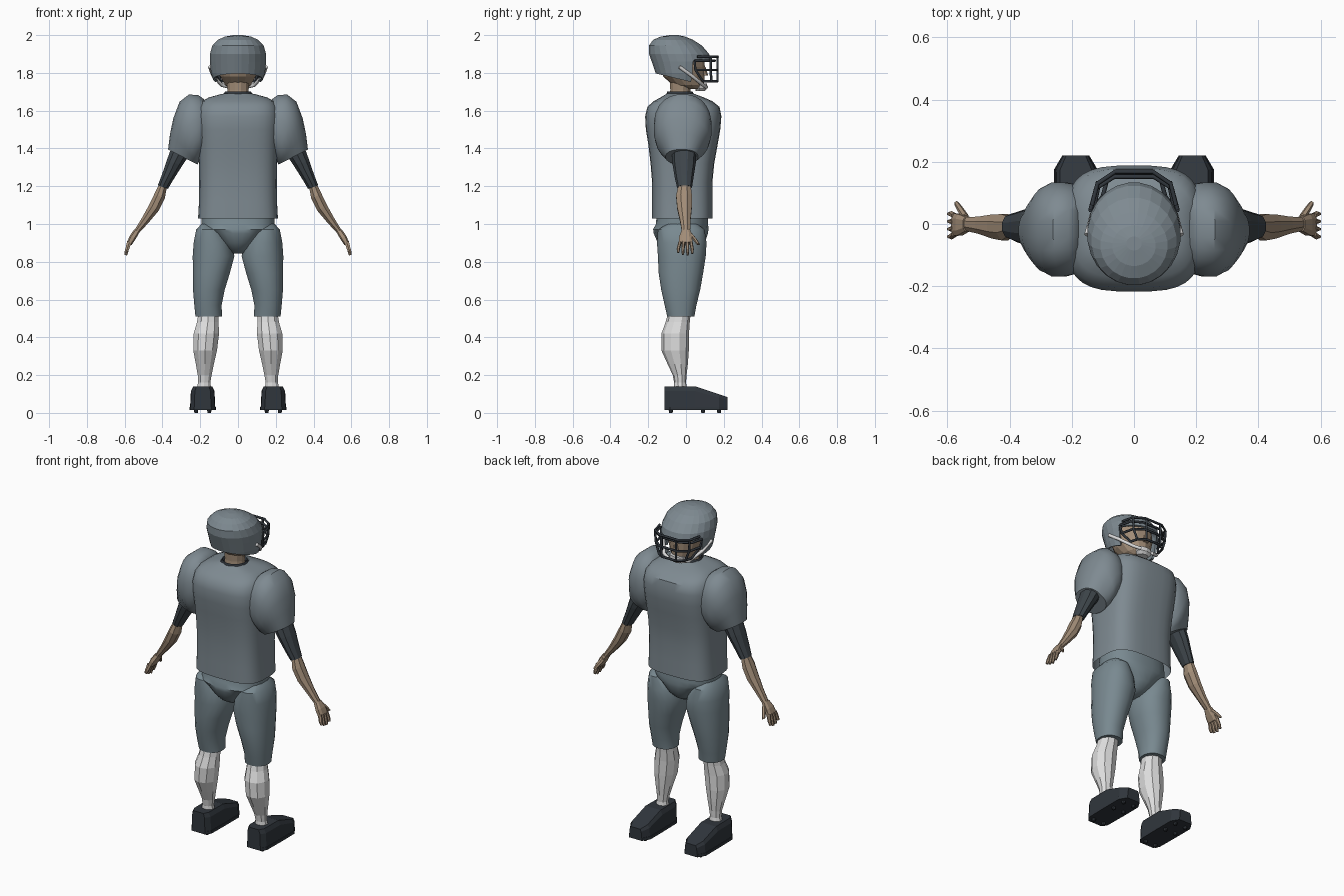
import bpy, bmesh, math
from mathutils import Vector


def mat(name, r, g, b):
    m = bpy.data.materials.new(name)
    m.diffuse_color = (r, g, b, 1)
    return m


JERSEY = mat("slate_jersey", .21, .255, .285)
PANTS = mat("slate_pants", .19, .25, .28)
DARK = mat("dark_rubber", .03, .037, .046)
SLEEVE = mat("dark_undersleeve", .048, .06, .07)
SKIN = mat("skin", .36, .265, .185)
WHITE = mat("white_cloth", .72, .72, .72)


def finish(name, bm, material, mirror=False, smooth=False):
    bmesh.ops.recalc_face_normals(bm, faces=bm.faces)
    me = bpy.data.meshes.new(name)
    bm.to_mesh(me)
    bm.free()
    me.materials.append(material)
    if smooth:
        me.shade_smooth()
        me.set_sharp_from_angle(angle=math.radians(40))
    ob = bpy.data.objects.new(name, me)
    bpy.context.collection.objects.link(ob)
    if mirror:
        ob.modifiers.new("mirror", 'MIRROR').use_mirror_merge = False
    return ob


def loft_mesh(rings, sides, power=2, caps=True):
    """Each ring: xa, za, xb, zb (ends across), y0, y1 (depth)."""
    bm = bmesh.new()
    loops = []
    for xa, za, xb, zb, y0, y1 in rings:
        c = Vector(((xa + xb) / 2, (y0 + y1) / 2, (za + zb) / 2))
        u = Vector(((xb - xa) / 2, 0, (zb - za) / 2))
        loop = []
        for i in range(sides):
            t = math.tau * (i + .5) / sides
            p, q = math.cos(t), math.sin(t)
            p = math.copysign(abs(p) ** (2 / power), p)
            q = math.copysign(abs(q) ** (2 / power), q)
            loop.append(bm.verts.new(c + u * p + Vector((0, q * (y1 - y0) / 2, 0))))
        loops.append(loop)
    for a, b in zip(loops, loops[1:]):
        for i in range(sides):
            j = (i + 1) % sides
            bm.faces.new((a[i], a[j], b[j], b[i]))
    if caps:
        bm.faces.new(loops[0])
        bm.faces.new(loops[-1])
    return bm


def loft(name, rings, sides, material, power=2, caps=True, mirror=True, smooth=False):
    return finish(name, loft_mesh(rings, sides, power, caps), material, mirror, smooth)


def level(rows):
    """Horizontal rings from rows of z, x0, x1, y0, y1."""
    return [(x0, z, x1, z, y0, y1) for z, x0, x1, y0, y1 in rows]


def centred(rows):
    """Horizontal rings centred on x from rows of z, half width, y0, y1."""
    return [(-w, z, w, z, y0, y1) for z, w, y0, y1 in rows]


def tube(name, paths, radius, material):
    cu = bpy.data.curves.new(name, 'CURVE')
    cu.dimensions = '3D'
    cu.bevel_depth = radius
    cu.bevel_resolution = 1
    cu.use_fill_caps = True
    for path in paths:
        sp = cu.splines.new('POLY')
        sp.points.add(len(path) - 1)
        for p, co in zip(sp.points, path):
            p.co = (*co, 1)
    cu.materials.append(material)
    ob = bpy.data.objects.new(name, cu)
    bpy.context.collection.objects.link(ob)


# jersey body, open at the hem
torso = loft("jersey", centred([
    (1.03, .212, -.18, .14), (1.12, .207, -.18, .14), (1.22, .206, -.18, .14),
    (1.32, .208, -.188, .15), (1.42, .213, -.20, .168), (1.50, .218, -.213, .182),
    (1.57, .22, -.217, .188), (1.62, .21, -.205, .178), (1.65, .192, -.172, .14),
    (1.67, .155, -.135, .095), (1.685, .10, -.11, .055), (1.692, .07, -.098, .036)]),
    32, JERSEY, 3.3, False, False, True)

# padded shoulder sleeves
loft("shoulder_sleeve", [
    (.172, 1.635, .172, 1.43, -.12, .09), (.18, 1.662, .176, 1.39, -.15, .118),
    (.21, 1.683, .182, 1.365, -.163, .13), (.26, 1.687, .19, 1.35, -.17, .135),
    (.31, 1.648, .20, 1.34, -.17, .135), (.343, 1.56, .205, 1.33, -.158, .122),
    (.36, 1.48, .21, 1.322, -.135, .095), (.371, 1.395, .215, 1.315, -.108, .065)],
    24, JERSEY, 2.3, smooth=True)

# undersleeves, forearms
loft("undersleeve", [
    (.35, 1.42, .25, 1.37, -.075, .055), (.38, 1.335, .292, 1.31, -.072, .052),
    (.405, 1.26, .34, 1.235, -.06, .04), (.426, 1.205, .37, 1.185, -.048, .032)],
    10, SLEEVE)
loft("forearm", [
    (.42, 1.21, .376, 1.19, -.043, .028), (.445, 1.16, .385, 1.135, -.056, .035),
    (.474, 1.10, .417, 1.07, -.05, .034), (.512, 1.03, .473, 1.005, -.034, .026),
    (.548, .97, .52, .955, -.024, .024)], 8, SKIN)

# hands: palm, four fingers, thumb
loft("palm", [
    (.55, .972, .52, .956, -.024, .024), (.574, .938, .542, .918, -.038, .034),
    (.588, .905, .56, .892, -.04, .036)], 8, SKIN, 3)
for i in range(4):
    y = -.032 + i * .0195
    n = (.015, .004, 0, .01)[i]
    s = (y - .002) * .25
    loft(f"finger_{i + 1}", [
        (.588, .91, .563, .897, y - .009, y + .009),
        (.597, .872, .576, .864, y + s - .009, y + s + .009),
        (.602, .838 + n, .586, .832 + n, y + s - .006, y + s + .006)], 6, SKIN)
loft("thumb", [
    (.552, .955, .53, .94, .01, .034), (.568, .925, .548, .912, .035, .058),
    (.578, .896, .562, .888, .056, .074)], 6, SKIN)

# pants: hips and thighs
loft("pants_hips", centred([
    (1.07, .19, -.155, .115), (1.0, .196, -.16, .118), (.972, .19, -.175, .12),
    (.95, .145, -.172, .117), (.90, .095, -.15, .10), (.865, .058, -.115, .065),
    (.845, .033, -.08, .03)]), 24, PANTS, 2.4, mirror=False, smooth=True)
loft("pants_leg", level([
    (1.0, .12, .195, -.10, .06), (.97, .075, .222, -.15, .10), (.90, .035, .236, -.155, .11),
    (.83, .018, .241, -.15, .106), (.74, .042, .24, -.146, .092),
    (.65, .07, .239, -.132, .076), (.57, .086, .232, -.114, .056),
    (.51, .084, .226, -.10, .045)]), 20, PANTS, 2.2, smooth=True)

# socks
loft("sock", level([
    (.53, .10, .212, -.095, .025), (.48, .10, .22, -.108, .02), (.42, .097, .238, -.13, .016),
    (.33, .108, .24, -.13, .015), (.26, .125, .226, -.098, .01), (.20, .138, .215, -.07, .003),
    (.16, .145, .213, -.063, 0), (.13, .14, .22, -.065, .005)]), 10, WHITE)

# shoes: octagonal plan with a sloping toe
PLAN = [(.045, -.115), (.066, -.085), (.068, .05), (.068, .175), (.042, .22)]
PLAN += [(-x, y) for x, y in reversed(PLAN)]


def shoe_part(name, layers):
    bm = bmesh.new()
    loops = []
    for z, scale, slope in layers:
        loops.append([bm.verts.new((.187 + x * scale, y,
                      z - slope * max(0, y - .05))) for x, y in PLAN])
    for a, b in zip(loops, loops[1:]):
        for i in range(len(PLAN)):
            j = (i + 1) % len(PLAN)
            bm.faces.new((a[i], a[j], b[j], b[i]))
    bm.faces.new(loops[0])
    n = len(PLAN)
    for i in range(n // 2 - 1):
        top = loops[-1]
        bm.faces.new((top[i], top[i + 1], top[n - 2 - i], top[n - 1 - i]))
    finish(name, bm, DARK, True)


shoe_part("shoe_sole", [(.015, 1.03, 0), (.032, 1.03, 0)])
shoe_part("shoe_upper", [(.032, .98, 0), (.115, .92, .27), (.14, .74, .33)])
bm = bmesh.new()
for dx in (-.035, .035):
    for y in (-.08, .09, .175):
        r = bmesh.ops.create_cone(bm, cap_ends=True, segments=8, radius1=.009,
                                  radius2=.012, depth=.018)
        bmesh.ops.translate(bm, verts=r["verts"], vec=(.187 + dx, y, .009))
finish("shoe_studs", bm, DARK, True)

# collar, neck, head
loft("collar", centred([(1.675, .085, -.11, .05), (1.702, .07, -.10, .036),
     (1.69, .06, -.09, .028)]), 16, DARK, mirror=False)
loft("neck", centred([(1.66, .062, -.09, .028), (1.71, .058, -.085, .025),
     (1.80, .065, -.09, .04)]), 12, SKIN, mirror=False)
loft("head", centred([
    (1.715, .04, .0, .085), (1.735, .07, -.07, .095), (1.78, .095, -.12, .098),
    (1.83, .11, -.14, .10), (1.89, .11, -.15, .095), (1.94, .08, -.12, .05)]),
    14, SKIN, mirror=False)
loft("nose", centred([(1.785, .018, .08, .118), (1.83, .009, .08, .104)]),
     6, SKIN, mirror=False)

# helmet shell with sloping rim and face opening
bm = loft_mesh(centred([
    (1.74, .125, -.145, .10), (1.80, .144, -.162, .122), (1.86, .15, -.183, .134),
    (1.90, .15, -.197, .124), (1.945, .137, -.197, .085), (1.975, .108, -.175, .038),
    (1.992, .07, -.135, -.005), (2.0, .025, -.085, -.04)]), 24, 2, True)
bmesh.ops.bisect_plane(bm, geom=bm.verts[:] + bm.edges[:] + bm.faces[:],
                       plane_co=(0, -.165, 1.798), plane_no=(0, -.24, -1), clear_outer=True)
bmesh.ops.delete(bm, geom=[f for f in bm.faces if f.calc_center_median().y > .02
                 and f.calc_center_median().z < 1.86], context='FACES')
helmet = finish("helmet", bm, JERSEY)
shell = helmet.modifiers.new("thickness", 'SOLIDIFY')
shell.thickness = .012

# face guard bars


def arc(z, w, back, front):
    half = [(w, back), (w * .87, back + (front - back) * .65), (w * .45, front)]
    return [(-x, y, z) for x, y in half] + [(x, y, z) for x, y in reversed(half)]


bars = [arc(1.885, .135, .06, .168), arc(1.865, .14, .045, .152),
        arc(1.815, .13, .05, .166), arc(1.755, .10, .09, .166)]
for s in (-1, 1):
    bars.append([(s * .05, .167, 1.885), (s * .05, .167, 1.755)])
    bars.append([(s * .117, .132, 1.885), (s * .112, .13, 1.815), (s * .09, .135, 1.755)])
    bars.append([(s * .14, .045, 1.865), (s * .13, .05, 1.815), (s * .10, .09, 1.755)])
tube("face_guard", bars, .007, DARK)

# chin straps and cup
tube("chin_strap", [[(s * .15, -.035, 1.832), (s * .132, .03, 1.785), (s * .085, .09, 1.735),
     (s * .04, .108, 1.725)] for s in (-1, 1)], .01, WHITE)
loft("chin_cup", centred([(1.705, .035, .05, .10), (1.72, .05, .05, .113),
     (1.745, .048, .06, .112)]), 10, WHITE, mirror=False)
